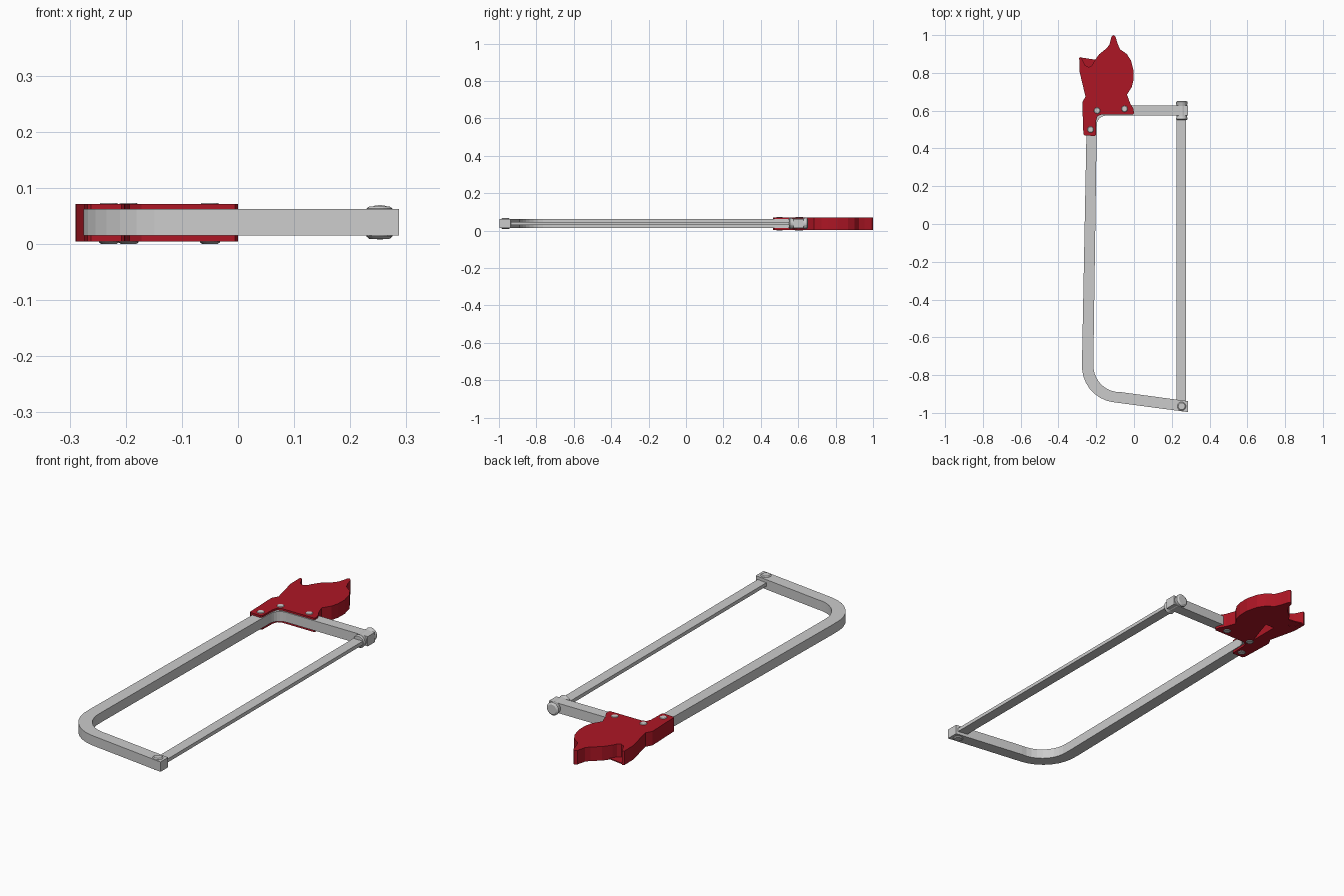
import bpy, bmesh, math
from mathutils import Matrix, Vector

if "Cube" in bpy.data.objects:
    bpy.data.objects.remove(bpy.data.objects["Cube"])

red = bpy.data.materials.new("red_paint")
red.diffuse_color = (0.42, 0.008, 0.018, 1)
red.use_nodes = True
red.node_tree.nodes["Principled BSDF"].inputs["Base Color"].default_value = red.diffuse_color


def finish(name, bm, mat=None):
    bmesh.ops.recalc_face_normals(bm, faces=bm.faces)
    me = bpy.data.meshes.new(name)
    bm.to_mesh(me)
    bm.free()
    ob = bpy.data.objects.new(name, me)
    bpy.context.collection.objects.link(ob)
    if mat:
        me.materials.append(mat)
    return ob


def plate(name, outline, z0, z1, mat=None):
    """Extrude a top-view outline from z0 to z1."""
    bm = bmesh.new()
    face = bm.faces.new([bm.verts.new((x, y, z0)) for x, y in outline])
    ext = bmesh.ops.extrude_face_region(bm, geom=[face])
    top = [g for g in ext["geom"] if isinstance(g, bmesh.types.BMVert)]
    bmesh.ops.translate(bm, verts=top, vec=(0, 0, z1 - z0))
    return finish(name, bm, mat)


def arc(cx, cy, rx, ry, a0, a1, n):
    angles = [math.radians(a0 + (a1 - a0) * i / n) for i in range(n + 1)]
    return [(cx + rx * math.cos(a), cy + ry * math.sin(a)) for a in angles]


def lathe(name, profile, origin, along_y=False, seg=20):
    """Closed turned part; profile is (radius, distance along axis)."""
    bm = bmesh.new()
    rings = []
    for r, d in profile:
        ring = []
        for i in range(seg):
            a = 2 * math.pi * i / seg
            u, v = r * math.cos(a), r * math.sin(a)
            ring.append(bm.verts.new(Vector(origin) + Vector((u, d, v) if along_y else (u, v, d))))
        rings.append(ring)
    for p, q in zip(rings, rings[1:]):
        for i in range(seg):
            j = (i + 1) % seg
            bm.faces.new((p[i], p[j], q[j], q[i]))
    bm.faces.new(rings[0])
    bm.faces.new(rings[-1])
    return finish(name, bm)


# bent bar frame: outer edge down, inner edge back
outer = [(0.285, 0.627), (-0.19, 0.627)] + arc(-0.19, 0.567, 0.06, 0.06, 100, 180, 4)
outer += [(-0.275, -0.72)] + arc(-0.085, -0.755, 0.19, 0.19, 186, 261, 7) + [(0.287, -0.996)]
inner = [(0.287, -0.938), (-0.07, -0.89)] + arc(-0.075, -0.75, 0.14, 0.14, 261, 186, 7)
inner += [(-0.215, -0.72), (-0.197, 0.53)] + arc(-0.148, 0.525, 0.049, 0.049, 170, 90, 5)
inner += [(0.285, 0.574)]
plate("frame", outer + inner, 0.015, 0.062)

# cutting blade between the two arms
plate("blade", [(0.226, -0.95), (0.276, -0.95), (0.276, 0.6), (0.226, 0.6)], 0.03, 0.047)

# grip with bracket, horn and rear tip
grip = [(-0.268, 0.475), (-0.262, 0.469), (-0.208, 0.466), (-0.202, 0.472), (-0.2, 0.55),
        (-0.193, 0.571), (-0.172, 0.58), (-0.005, 0.58), (0.0, 0.587), (-0.003, 0.61),
        (-0.02, 0.638), (-0.037, 0.685), (-0.012, 0.725), (-0.003, 0.76), (-0.002, 0.81),
        (-0.016, 0.865), (-0.038, 0.9), (-0.074, 0.925), (-0.087, 0.955), (-0.098, 0.992),
        (-0.108, 1.0), (-0.119, 0.992), (-0.13, 0.95), (-0.145, 0.93), (-0.185, 0.898),
        (-0.212, 0.86), (-0.222, 0.84), (-0.24, 0.83), (-0.258, 0.84), (-0.272, 0.868),
        (-0.28, 0.884), (-0.29, 0.88), (-0.289, 0.81), (-0.257, 0.675), (-0.274, 0.643)]
handle = plate("handle", grip, 0.004, 0.071, red)

# thin web across the horn notch on the underside
plate("notch_web", [(-0.285, 0.882), (-0.205, 0.87), (-0.22, 0.82), (-0.26, 0.82)], 0.005, 0.01, red)

# wedge pocket under the grip
pocket = plate("pocket_cutter", [(-0.198, 0.62), (-0.198, 0.77), (-0.15, 0.77)], -0.02, 0.05)
pocket.hide_render = True
pocket.hide_set(True)
cut = handle.modifiers.new("pocket", "BOOLEAN")
cut.operation = "DIFFERENCE"
cut.solver = "EXACT"
cut.object = pocket

# rivets through the grip
for i, (x, y) in enumerate([(-0.195, 0.6), (-0.05, 0.61), (-0.23, 0.5)]):
    lathe(f"rivet_{i + 1}", [(0.014, 0), (0.018, 0.003), (0.018, 0.070), (0.014, 0.073)], (x, y, 0), seg=16)

# blade pin on the front arm
lathe("blade_pin", [(0.018, 0.009), (0.023, 0.013), (0.023, 0.063), (0.018, 0.067)], (0.252, -0.965, 0))

# tension clamp around the rear arm end
lathe("tension_clamp", [(0.026, 0.55), (0.031, 0.555), (0.027, 0.57), (0.027, 0.625),
                        (0.031, 0.64), (0.031, 0.646), (0.022, 0.652)],
      (0.253, 0, 0.0385), along_y=True)
